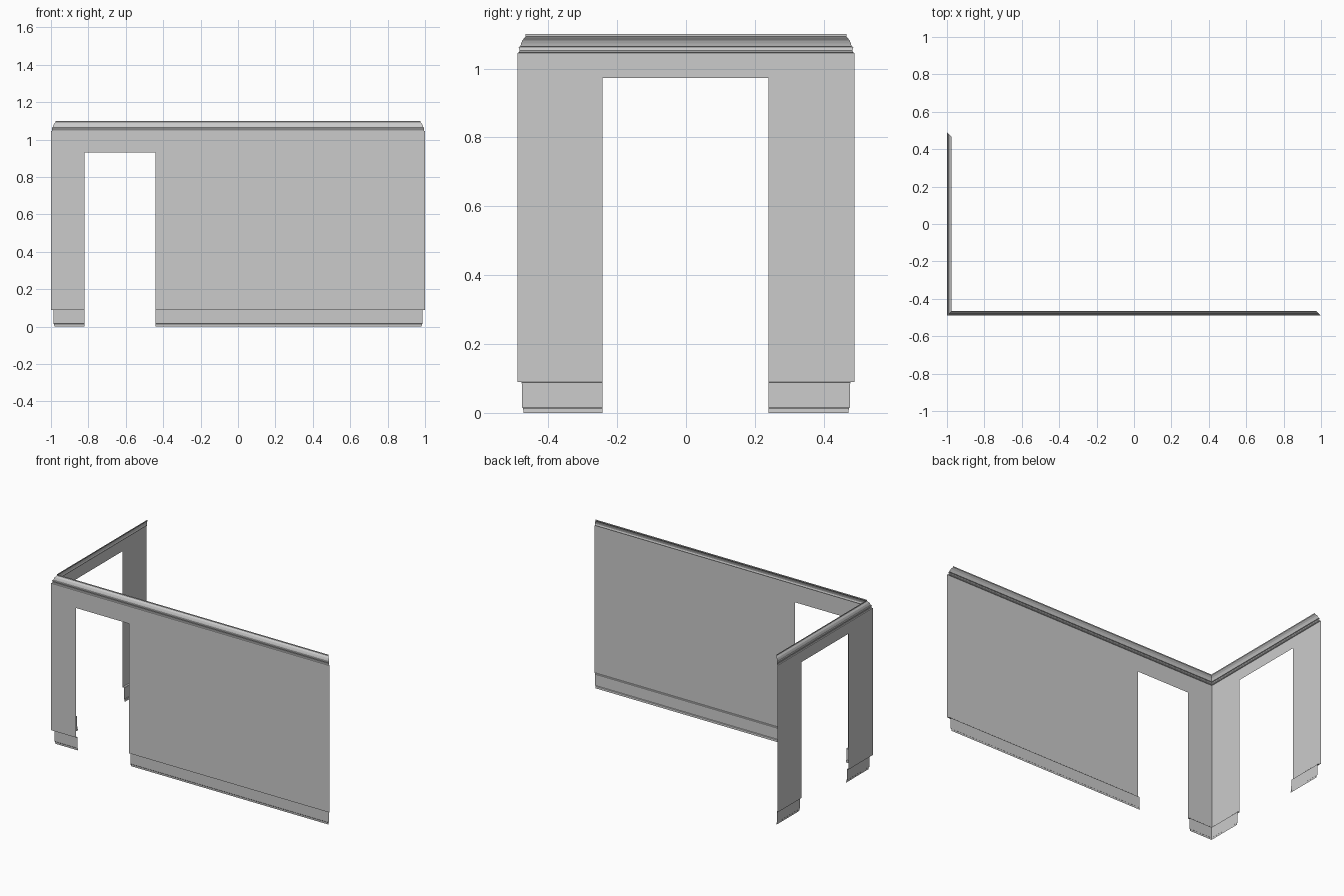
import bpy, bmesh

if "Cube" in bpy.data.objects:
    bpy.data.objects.remove(bpy.data.objects["Cube"])

HX, HY = 1.0, 0.49   # half extents of the room outline

# Profiles as (inward offset, height)
BASE = [(0.018, 0.0), (0.017, 0.013), (0.014, 0.016), (0.013, 0.088), (0.011, 0.09), (0.0, 0.09)]
CROWN = [(0.0, 1.045), (0.005, 1.047), (0.007, 1.052), (0.005, 1.058), (0.004, 1.062),
         (0.009, 1.064), (0.011, 1.072), (0.015, 1.082), (0.021, 1.089), (0.024, 1.093), (0.024, 1.1)]


def front(t, d, z):
    return (t, -HY + d, z)


def left(t, d, z):
    return (-HX + d, t, z)


def sweep(name, place, half, profile, door=None, flip=False):
    """Sweep a profile along one wall with mitred ends, leaving an open doorway."""
    bm = bmesh.new()
    rows = []
    for d, z in profile:
        ts = [-half + d] + (list(door[:2]) if door else []) + [half - d]
        rows.append([bm.verts.new(place(t, d, z)) for t in ts])
    for i in range(len(rows) - 1):
        for j in range(len(rows[0]) - 1):
            if door and j == 1 and profile[i + 1][1] <= door[2] + 1e-5:
                continue
            quad = [rows[i][j], rows[i][j + 1], rows[i + 1][j + 1], rows[i + 1][j]]
            bm.faces.new(quad[::-1] if flip else quad)
    mesh = bpy.data.meshes.new(name)
    bm.to_mesh(mesh)
    bm.free()
    obj = bpy.data.objects.new(name, mesh)
    bpy.context.collection.objects.link(obj)


# Each wall: skirting, flat panel with doorway, crown moulding
for side, place, half, door, flip in (
        ("front", front, HX, (-0.82, -0.44, 0.932), True),
        ("left", left, HY, (-0.242, 0.24, 0.973), False)):
    sweep(side + "_skirting", place, half, BASE, door, flip)
    sweep(side + "_wall_panel", place, half, [(0, 0.09), (0, door[2]), (0, 1.045)], door, flip)
    sweep(side + "_crown_moulding", place, half, CROWN, None, flip)
